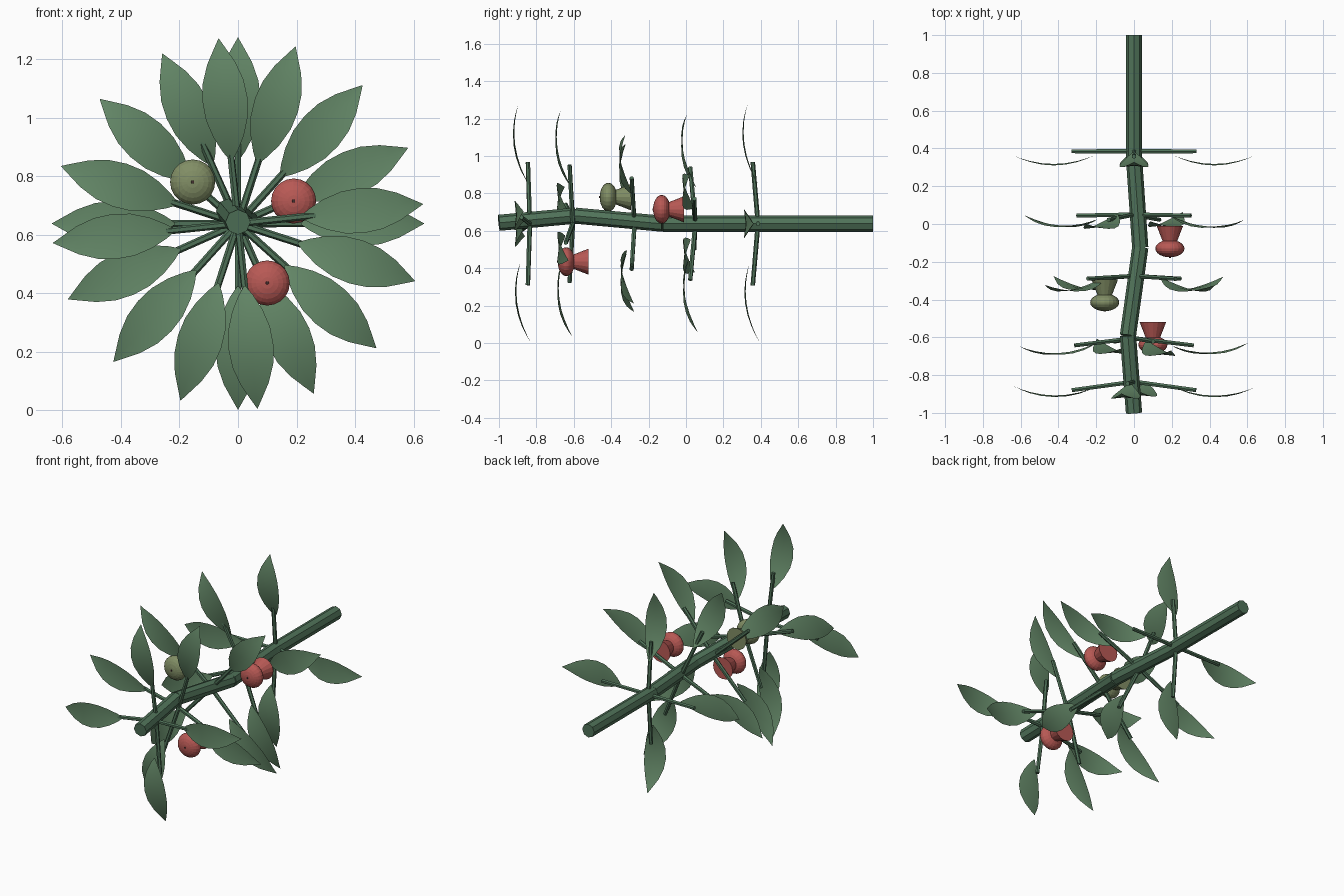
import bpy, bmesh
from math import sin, cos, pi, radians
from mathutils import Vector, Matrix

if "Cube" in bpy.data.objects:
    bpy.data.objects.remove(bpy.data.objects["Cube"])

CZ = 0.638  # height of the stem axis


def material(name, rgb):
    m = bpy.data.materials.new(name)
    m.diffuse_color = (*rgb, 1)
    m.use_nodes = True
    m.node_tree.nodes["Principled BSDF"].inputs["Base Color"].default_value = m.diffuse_color
    return m


STEM = material("stem_green", (0.08, 0.17, 0.10))
LEAF = material("leaf_green", (0.13, 0.25, 0.14))
RED = material("berry_red", (0.48, 0.10, 0.09))
OLIVE = material("berry_olive", (0.22, 0.27, 0.13))
DARK = material("dark_tip", (0.06, 0.03, 0.03))


def finish(bm, name, mat):
    bmesh.ops.recalc_face_normals(bm, faces=bm.faces)
    me = bpy.data.meshes.new(name)
    bm.to_mesh(me)
    bm.free()
    me.materials.append(mat)
    ob = bpy.data.objects.new(name, me)
    bpy.context.collection.objects.link(ob)
    return ob


def rod(name, a, b, r1, r2, sides, mat):
    a, b = Vector(a), Vector(b)
    d = b - a
    bm = bmesh.new()
    mx = Matrix.Translation((a + b) / 2) @ d.to_track_quat('Z', 'Y').to_matrix().to_4x4()
    bmesh.ops.create_cone(bm, cap_ends=True, segments=sides, radius1=r1,
                          radius2=r2, depth=d.length, matrix=mx)
    return finish(bm, name, mat)


# Main stem: a chain of octagonal lengths with slight kinks
pts = [(0, -1, CZ + .005), (-.032, -.59, CZ + .043), (.033, -.125, CZ),
       (0, .35, CZ), (0, 1, CZ)]
for i in range(4):
    rod(f"stem_{i + 1}", pts[i], pts[i + 1], .043, .043, 8, STEM)

# Leaf outline: (position along leaf, half width)
OUTLINE = [(0, .003), (.08, .026), (.2, .052), (.35, .072), (.5, .077),
           (.65, .070), (.8, .048), (.92, .020), (1, .001)]


def leaf(name, ang, mid_y):
    radial = Vector((cos(ang), 0, sin(ang)))
    side = Vector((-sin(ang), 0, cos(ang)))
    bm = bmesh.new()
    rows = []
    for t, w in OUTLINE:
        y = mid_y + .047 * (2 * t - 1) ** 2 - .055 * sin(ang) * (t - .4)
        c = radial * (.215 + .42 * t) + Vector((0, y, CZ))
        fold = Vector((0, .05 * w, 0))
        rows.append([bm.verts.new(p) for p in
                     (c - side * w - fold, c + fold, c + side * w - fold)])
    for p, q in zip(rows, rows[1:]):
        for k in (0, 1):
            bm.faces.new((p[k], p[k + 1], q[k + 1], q[k]))
    ob = finish(bm, name, LEAF)
    for f in ob.data.polygons:
        f.use_smooth = True


# Five whorls of four leaves, each turned 24 degrees from the last:
# stalk base y, sideways stalk end y, upright stalk end y, leaf middle y
WHORLS = [(.385, .385, .357, .314), (.05, .05, .017, -.014),
          (-.275, -.285, -.295, -.348), (-.605, -.645, -.62, -.686),
          (-.835, -.88, -.845, -.912)]
for i, (base, flat, up, mid) in enumerate(WHORLS):
    for k in range(4):
        ang = radians(24 * i + 90 * k)
        s = sin(ang) ** 2
        end = flat * (1 - s) + up * s
        rod(f"leaf_stalk_{i + 1}_{k + 1}", (0, base, CZ),
            (.33 * cos(ang), end, CZ + .33 * sin(ang)), .013, .012, 6, STEM)
        leaf(f"leaf_{i + 1}_{k + 1}", ang, mid)

# Berries: flattened ball, flared cup behind it, tiny dark tip in front
for n, (x, y, z, mat) in enumerate([(.19, -.13, .715, RED), (.10, -.64, .435, RED),
                                    (-.155, -.415, .78, OLIVE)], 1):
    bm = bmesh.new()
    mx = (Matrix.Translation((x, y, z)) @ Matrix.Diagonal((1, .6, 1, 1))
          @ Matrix.Rotation(pi / 2, 4, 'X'))
    bmesh.ops.create_uvsphere(bm, u_segments=20, v_segments=12, radius=.077, matrix=mx)
    finish(bm, f"berry_{n}", mat)
    rod(f"berry_cup_{n}", (x, y + .03, z), (x, y + .12, z), .035, .07, 16, mat)
    rod(f"berry_tip_{n}", (x, y - .04, z), (x, y - .049, z), .007, .005, 8, DARK)
